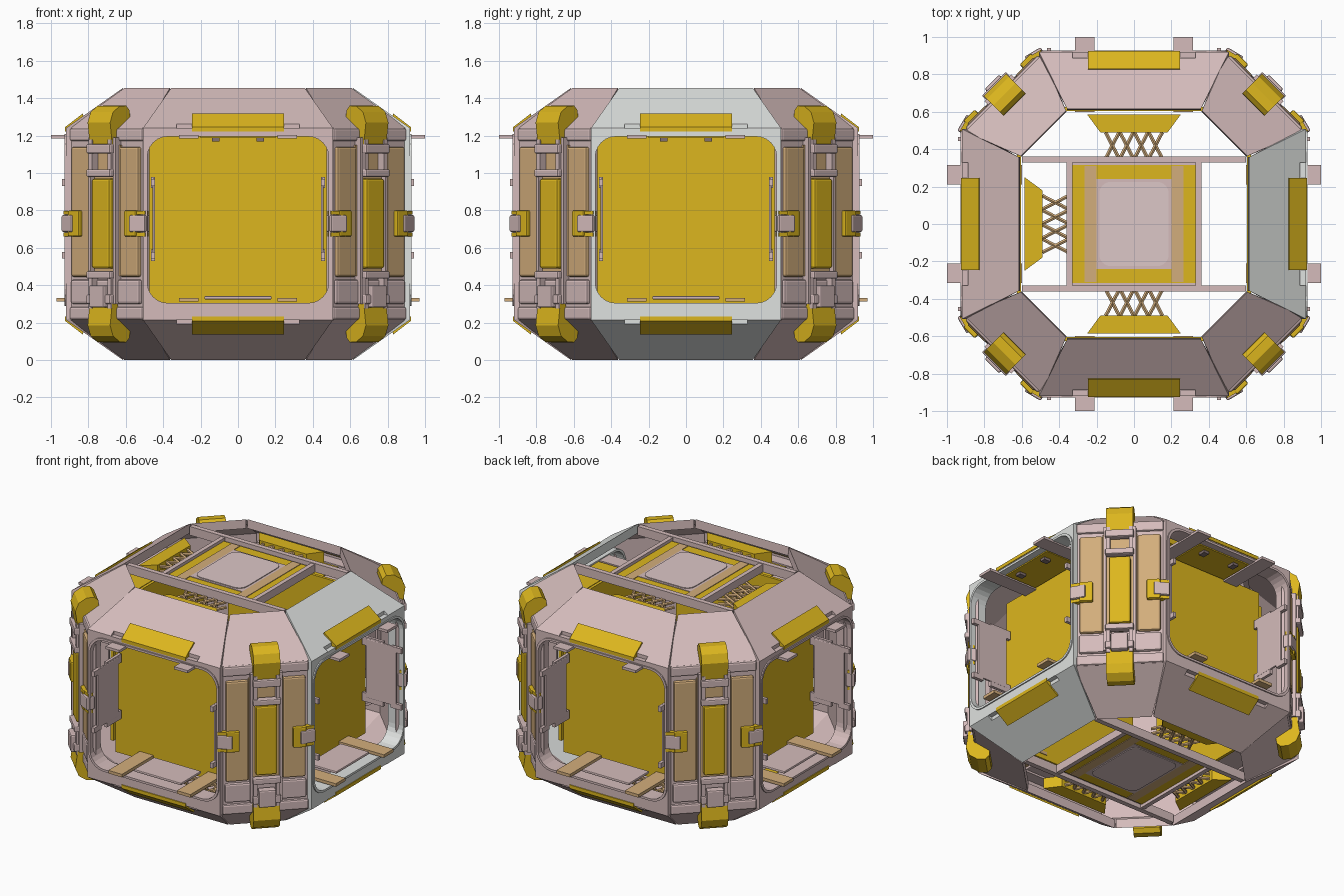
import bpy, bmesh, math
from mathutils import Matrix, Vector

if "Cube" in bpy.data.objects:
    bpy.data.objects.remove(bpy.data.objects["Cube"])

H = 1.455


def material(name, rgb):
    m = bpy.data.materials.new(name)
    m.use_nodes = True
    m.diffuse_color = (*rgb, 1)
    m.node_tree.nodes["Principled BSDF"].inputs["Base Color"].default_value = (*rgb, 1)
    return m


PINK = material("dusty_pink", (0.66, 0.50, 0.495))
PALE = material("pale_pink", (0.72, 0.57, 0.57))
GREY = material("light_grey", (0.74, 0.76, 0.745))
YELLOW = material("mustard_yellow", (0.72, 0.47, 0.013))
TAN = material("tan", (0.65, 0.42, 0.20))
DARK = material("dark_mauve", (0.22, 0.16, 0.16))
FLIP = Matrix.Translation((0, 0, H)) @ Matrix.Scale(-1, 4, (0, 0, 1))
ENDS = (("upper", Matrix()), ("lower", FLIP))


def turn(deg):
    return Matrix.Rotation(math.radians(deg), 4, "Z")


def finish(name, bm, mat, M, fix=True):
    bm.transform(M)
    if fix:
        bmesh.ops.recalc_face_normals(bm, faces=bm.faces)
    me = bpy.data.meshes.new(name)
    bm.to_mesh(me)
    bm.free()
    me.materials.append(mat)
    ob = bpy.data.objects.new(name, me)
    bpy.context.collection.objects.link(ob)
    return ob


def prism(name, pts, lo, hi, mat, M=Matrix(), plane="xy", hole=None):
    """Extrude a 2D outline, optionally as a ring around a matching hole."""
    place = {"xy": lambda p, d: (p[0], p[1], d),
             "xz": lambda p, d: (p[0], d, p[1]),
             "yz": lambda p, d: (d, p[0], p[1])}[plane]
    bm = bmesh.new()
    loops = [[bm.verts.new(place(p, d)) for p in o]
             for o in ([pts, hole] if hole else [pts]) for d in (lo, hi)]

    def bridge(a, b):
        for i in range(len(a)):
            j = (i + 1) % len(a)
            bm.faces.new((a[i], a[j], b[j], b[i]))
    bridge(loops[0], loops[1])
    if hole:
        bridge(loops[2], loops[3])
        bridge(loops[0], loops[2])
        bridge(loops[1], loops[3])
    else:
        bm.faces.new(loops[0])
        bm.faces.new(loops[1])
    return finish(name, bm, mat, M)


def box(name, x, y, z, mat, M=Matrix(), bevel=0):
    ob = prism(name, [(x[0], y[0]), (x[1], y[0]), (x[1], y[1]), (x[0], y[1])], z[0], z[1], mat, M)
    if bevel:
        b = ob.modifiers.new("soft_edges", "BEVEL")
        b.width, b.segments = bevel, 2
    return ob


def rounded(hx, hz, cz, r, n=6):
    pts = []
    for q, (sx, sz) in enumerate(((1, 1), (-1, 1), (-1, -1), (1, -1))):
        for i in range(n + 1):
            a = math.pi / 2 * (q + i / n)
            pts.append((sx * (hx - r) + r * math.cos(a), cz + sz * (hz - r) + r * math.sin(a)))
    return pts


def wall_panel(name, path, mat, M):
    """Folded wall: (distance, height, half width) rows, mirrored top to bottom."""
    bm = bmesh.new()
    rows = path + [(d, H - z, h) for d, z, h in reversed(path)]
    rows = [[bm.verts.new((s * h, -d, z)) for s in (-1, 1)] for d, z, h in rows]
    for a, b in zip(rows, rows[1:]):
        bm.faces.new((a[0], a[1], b[1], b[0]))
    ob = finish(name, bm, mat, M, fix=False)
    s = ob.modifiers.new("thickness", "SOLIDIFY")
    s.thickness, s.offset = 0.035, -1
    return ob


def rod(name, a, b, r, mat, M):
    a, b = Vector(a), Vector(b)
    bm = bmesh.new()
    bmesh.ops.create_cone(bm, cap_ends=True, segments=6, radius1=r, radius2=r, depth=(b - a).length)
    rot = (b - a).to_track_quat("Z", "Y").to_matrix().to_4x4()
    return finish(name, bm, mat, M @ Matrix.Translation((a + b) / 2) @ rot)


def cut(ob, cutter):
    cutter.hide_render = True
    cutter.hide_viewport = True
    m = ob.modifiers.new("opening", "BOOLEAN")
    m.object, m.solver = cutter, "EXACT"


SIDES = ("front", "left", "back", "right")
for k, side in enumerate(SIDES):
    M = turn(90 * k)
    shell = GREY if side == "left" else PINK

    # Wall panel with a rounded window and notched slopes
    wall = wall_panel(side + "_wall", [(0.61, 0.06, 0.357), (0.615, 0, 0.357), (0.92, 0.215, 0.508)], shell, M)
    window = rounded(0.485, 0.445, 0.75, 0.11)
    cut(wall, prism(side + "_window_cutter", window, -1.2, -0.7, DARK, M, "xz"))
    prism(side + "_window_rim", rounded(0.5, 0.46, 0.75, 0.12), -0.928, -0.81, shell, M, "xz", window)
    box(side + "_inner_panel", (-0.5, 0.5), (-0.625, -0.605), (0.28, 1.21), YELLOW, M)

    for end, F in ENDS:
        N = M @ F
        cut(wall, box(f"{side}_{end}_notch_cutter", (-0.33, 0.33), (-1.1, -0.888), (1.238, 1.4), DARK, N))
        prism(f"{side}_{end}_grip", [(-0.924, 1.222), (-0.924, 1.246), (-0.83, 1.318), (-0.82, 1.28), (-0.9, 1.215)],
              -0.245, 0.245, YELLOW, N, "yz")
        # Sprung pad that steadies the cap
        if side != "left":
            prism(f"{side}_{end}_spring_pad", [(-0.25, -0.585), (0.25, -0.585), (0.18, -0.49), (-0.18, -0.49)],
                  1.33, 1.405, YELLOW, N)
            for i in range(4):
                x = -0.115 + 0.077 * i
                for s in (-1, 1):
                    for z in (1.35, 1.385):
                        rod(f"{side}_{end}_spring", (x - s * 0.036, -0.49, z), (x + s * 0.036, -0.35, z),
                            0.011, TAN, N)

    # Slides and plates lining the window
    for s in (-1, 1):
        x = sorted((s * 0.21, s * 0.315))
        box(side + "_upper_slide", x, (-1.0, -0.62), (1.185, 1.203), PINK, M)
        box(side + "_lower_slide", x, (-0.97, -0.6), (0.312, 0.333), TAN, M)
        box(side + "_side_plate", sorted((s * 0.443, s * 0.457)), (-0.9, -0.67), (0.56, 0.97), PINK, M, 0.005)
        for z in (0.56, 0.95):
            box(side + "_side_plate_lug", sorted((s * 0.443, s * 0.465)), (-0.94, -0.86), (z - 0.018, z + 0.018), PINK, M)
            box(side + "_side_plate_arm", sorted((s * 0.445, s * 0.465)), (-0.8, -0.64), (z - 0.03, z + 0.03), PINK, M)
        box(side + "_upper_stop", sorted((s * 0.1, s * 0.14)), (-0.85, -0.8), (1.168, 1.186), DARK, M)
    box(side + "_upper_plate", (-0.2, 0.2), (-0.88, -0.64), (1.187, 1.2), YELLOW, M)
    box(side + "_lower_plate", (-0.18, 0.18), (-0.88, -0.66), (0.325, 0.342), PINK, M, 0.005)

    # Corner column with tan boards and a central strap
    C = turn(90 * k + 45)
    tag = side + "_corner"
    wall_panel(tag + "_wall", [(0.68, 0.06, 0.172), (0.686, 0, 0.172), (0.988, 0.215, 0.288)], PINK, C)
    box(tag + "_channel", (-0.11, 0.11), (-1.0, -0.98), (0.45, 1.15), TAN, C)
    box(tag + "_strap_pad", (-0.068, 0.068), (-1.042, -0.985), (0.49, 0.97), YELLOW, C, 0.012)
    box(tag + "_foot_block", (-0.26, 0.26), (-1.008, -0.97), (0.3, 0.43), PINK, C, 0.012)
    for s in (-1, 1):
        box(tag + "_tan_board", sorted((s * 0.11, s * 0.255)), (-1.01, -0.97), (0.445, 1.14), TAN, C, 0.012)
        box(tag + "_strap_rail", sorted((s * 0.085, s * 0.102)), (-1.03, -0.98), (0.3, 1.19), PINK, C)
        box(tag + "_latch_base", sorted((s * 0.17, s * 0.255)), (-1.035, -0.96), (0.66, 0.8), YELLOW, C, 0.008)
        E = turn(90 * k + 45 + s * 14.5)
        box(tag + "_latch_hook", (-0.05, 0.05), (-1.068, -1.01), (0.685, 0.775), PINK, E, 0.008)
        for z in (0.672, 0.788):
            box(tag + "_latch_bar", (-0.045, 0.045), (-1.055, -1.02), (z - 0.01, z + 0.01), YELLOW, E)

    for end, F in ENDS:
        N = C @ F
        box(f"{tag}_{end}_collar", (-0.275, 0.275), (-1.002, -0.97), (1.17, 1.24), PINK, N, 0.012)
        prism(f"{tag}_{end}_strap", [(-1.035, 1.15), (-1.052, 1.27), (-1.03, 1.325), (-0.98, 1.358), (-0.93, 1.36),
                                     (-0.905, 1.335), (-0.9, 1.28), (-0.97, 1.22), (-1.0, 1.15)],
              -0.085, 0.085, YELLOW, N, "yz")
        # Buckle: two rails and crossbars
        for s in (-1, 1):
            box(f"{tag}_{end}_buckle_rail", sorted((s * 0.06, s * 0.085)), (-1.045, -1.0), (0.99, 1.18), PINK, N)
        for z, h in ((1.0, 0.02), (1.13, 0.025)):
            box(f"{tag}_{end}_buckle_bar", (-0.09, 0.09), (-1.06, -1.01), (z - h, z + h), PINK, N, 0.008)
    box(tag + "_lever", (-0.055, 0.055), (-1.075, -1.02), (0.28, 0.4), PINK, C, 0.01)

# Caps held between crossbars at both ends
for end, F in ENDS:
    box(end + "_cap", (-0.345, 0.345), (-0.335, 0.335), (1.39, 1.42), PINK, F)
    for s in (-1, 1):
        box(end + "_long_bar", (-0.6, 0.6), sorted((s * 0.328, s * 0.362)), (1.39, 1.45), PINK, F)
        box(end + "_short_bar", sorted((s * 0.33, s * 0.36)), (-0.33, 0.33), (1.39, 1.445), PINK, F)
        box(end + "_cap_band", sorted((s * 0.2, s * 0.265)), (-0.31, 0.31), (1.42, 1.43), TAN, F)
    box(end + "_cap_border", (-0.328, 0.328), (-0.315, 0.315), (1.419, 1.426), YELLOW, F)
    box(end + "_cap_field", (-0.2, 0.2), (-0.24, 0.24), (1.42, 1.43), PINK, F)
    prism(end + "_cap_window", rounded(0.185, 0.225, 0, 0.06), 1.42, 1.435, PALE, F)
